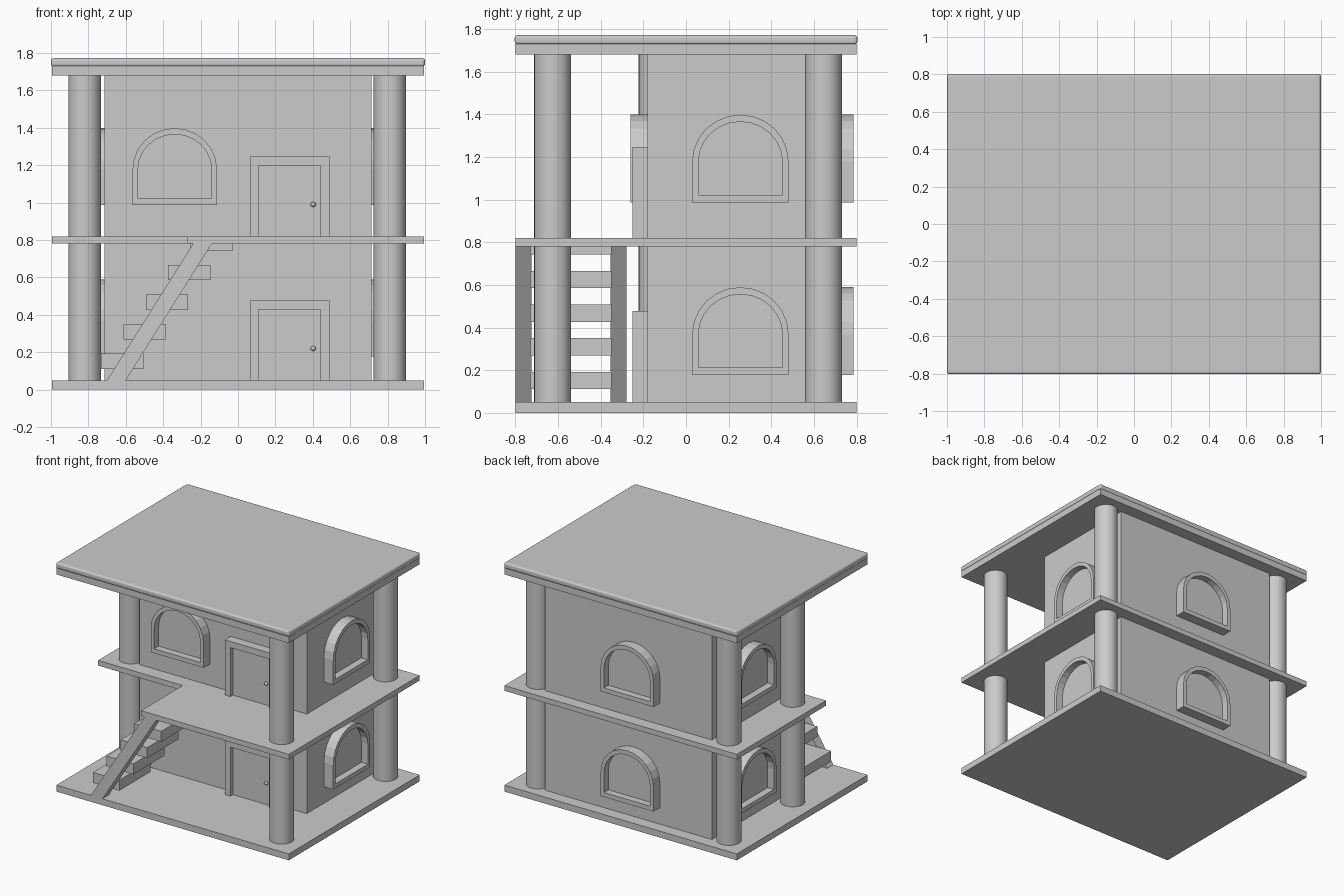
import bpy, bmesh, math
from mathutils import Matrix, Vector

if "Cube" in bpy.data.objects:
    bpy.data.objects.remove(bpy.data.objects["Cube"])


def finish(name, bm, mat=None, smooth=False):
    bmesh.ops.recalc_face_normals(bm, faces=bm.faces)
    me = bpy.data.meshes.new(name)
    bm.to_mesh(me)
    bm.free()
    ob = bpy.data.objects.new(name, me)
    bpy.context.collection.objects.link(ob)
    if mat:
        ob.matrix_world = mat
    if smooth:
        bpy.context.view_layer.objects.active = ob
        ob.select_set(True)
        bpy.ops.object.shade_smooth_by_angle(angle=math.radians(35))
        ob.select_set(False)
    return ob


def box(name, x0, x1, y0, y1, z0, z1, bevel=0):
    bm = bmesh.new()
    bmesh.ops.create_cube(bm, size=1)
    for v in bm.verts:
        v.co = Vector((x0 + (v.co.x + .5) * (x1 - x0), y0 + (v.co.y + .5) * (y1 - y0),
                       z0 + (v.co.z + .5) * (z1 - z0)))
    if bevel:
        bmesh.ops.bevel(bm, geom=bm.edges[:], offset=bevel, segments=3, profile=.5, affect='EDGES')
    return finish(name, bm)


def extrude(name, pts, w0, w1, mat=None, hole=None):
    """Outline in (u, z), thickened from w0 to w1 towards local -y; optional matching inner loop."""
    bm = bmesh.new()
    loops = [[[bm.verts.new((u, -w, z)) for u, z in ps] for w in (w0, w1)]
             for ps in ([pts, hole] if hole else [pts])]
    n = len(pts)
    for a, b in loops:
        for i in range(n):
            j = (i + 1) % n
            bm.faces.new((a[i], a[j], b[j], b[i]))
    for k in (0, 1):
        if hole:
            o, h = loops[0][k], loops[1][k]
            for i in range(n):
                j = (i + 1) % n
                bm.faces.new((o[i], o[j], h[j], h[i]))
        else:
            bm.faces.new(loops[0][k])
    return finish(name, bm, mat)


def arch(r, bottom, spring, top, n=12):
    pts = [(-r, bottom), (r, bottom)]
    for i in range(n + 1):
        a = math.pi * i / n
        pts.append((r * math.cos(a), spring + (top - spring) * math.sin(a)))
    return pts


def cylinder(name, x, y, z0, z1, r):
    bm = bmesh.new()
    bmesh.ops.create_cone(bm, cap_ends=True, segments=32, radius1=r, radius2=r, depth=z1 - z0)
    bmesh.ops.translate(bm, verts=bm.verts, vec=(x, y, (z0 + z1) / 2))
    return finish(name, bm, smooth=True)


# slabs and walls
box("base_slab", -.995, .995, -.8, .8, 0, .05)
box("house_walls", -.715, .715, -.18, .705, .05, 1.68)
box("roof_slab", -.995, .995, -.8, .8, 1.68, 1.73)
box("roof_cap", -1, 1, -.803, .803, 1.727, 1.772, bevel=.014)

# upper floor with the front left corner cut out for the stairs
floor = [(-.27, -.8), (.995, -.8), (.995, .8), (-.995, .8), (-.995, -.29), (-.27, -.29)]
extrude("upper_floor", floor, -.78, -.82, Matrix(((1, 0, 0, 0), (0, 0, 1, 0), (0, 1, 0, 0), (0, 0, 0, 1))))

# columns
for name, x, y in (("front_left", -.82, -.135), ("front_right", .812, -.625),
                   ("back_left", -.82, .645), ("back_right", .812, .645)):
    cylinder(name + "_column", x, y, .05, 1.68, .087)

# arched windows: wall side, position, turn, sill heights
for side, x, y, turn, sills in (("front", -.338, -.18, 0, (.987,)),
                                ("right", .715, .255, 90, (.178, .987)),
                                ("back", -.045, .705, 180, (.178, .987)),
                                ("left", -.715, .255, -90, (.178, .987))):
    for z in sills:
        m = Matrix.Translation((x, y, z)) @ Matrix.Rotation(math.radians(turn), 4, 'Z')
        inner = arch(.197, .034, .19, .378)
        extrude(side + "_window_frame", arch(.226, 0, .19, .411), -.01, .08, m, inner)
        extrude(side + "_window_pane", inner, -.01, .025, m)

# doors with knobs
for level, z in (("lower", .05), ("upper", .82)):
    m = Matrix.Translation((.276, -.18, z))
    extrude(level + "_door_frame", [(-.213, 0), (-.166, 0), (-.166, .379), (.166, .379), (.166, 0),
                                    (.213, 0), (.213, .427), (-.213, .427)], -.01, .07, m)
    extrude(level + "_door", [(-.166, 0), (.166, 0), (.166, .379), (-.166, .379)], -.01, .04, m)
    bm = bmesh.new()
    bmesh.ops.create_uvsphere(bm, u_segments=16, v_segments=10, radius=.014)
    finish(level + "_door_knob", bm, Matrix.Translation((.402, -.23, z + .17)), smooth=True)

# stairs: two sloping stringers and five treads
stringer = [(-.70, .05), (-.60, .05), (-.115, .82), (-.215, .82)]
for name, w in (("outer", .725), ("inner", .28)):
    extrude(name + "_stringer", stringer, w, w + .075)
for i in range(5):
    x, z = -.732 + .1195 * i, .111 + .158 * i
    box("stair_tread", x, x + .227, -.73, -.35, z, min(z + .081, .815))
